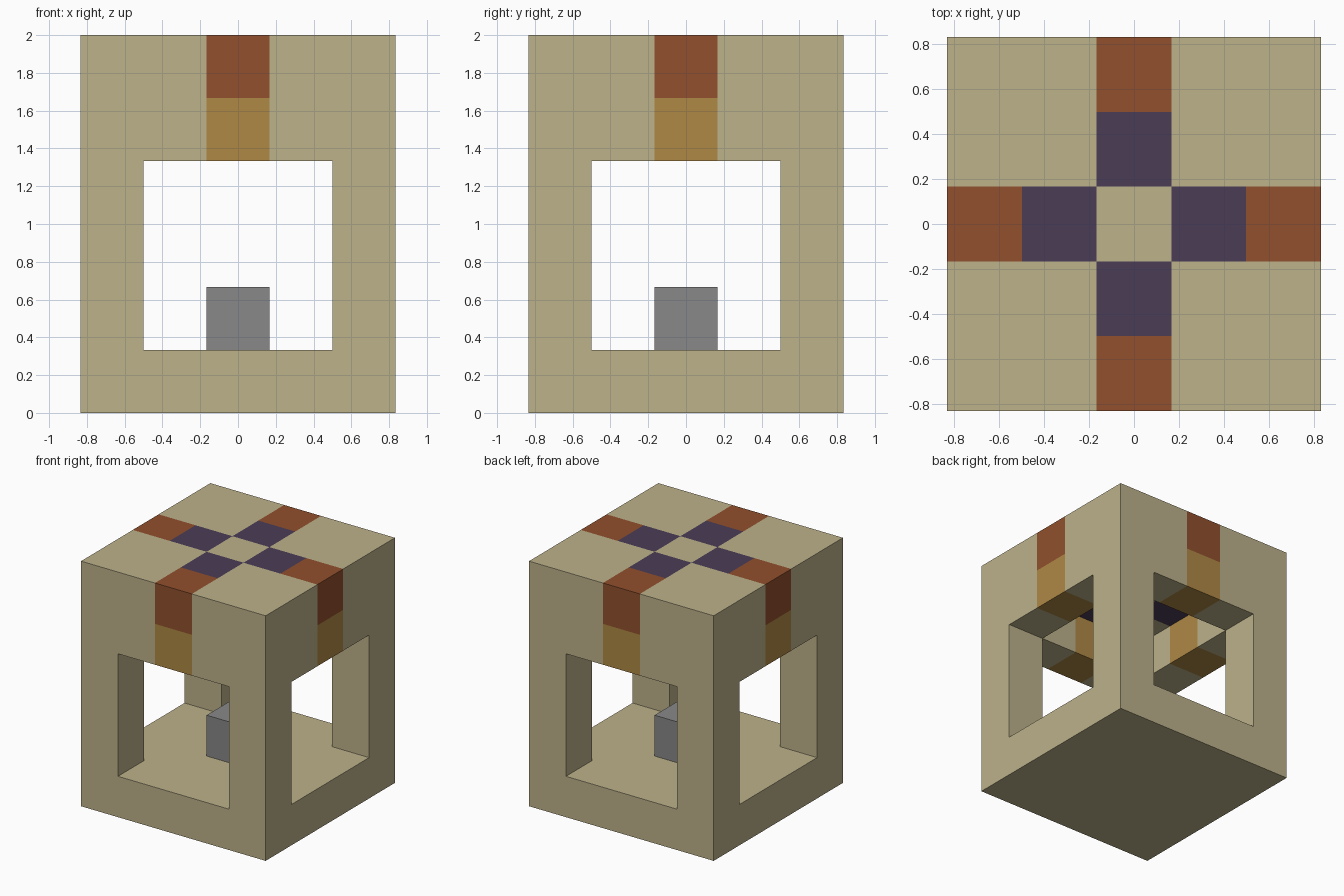
import bpy
import bmesh
from itertools import product
from mathutils import Vector

cube = bpy.data.objects.get("Cube")
if cube:
    bpy.data.objects.remove(cube, do_unlink=True)

UNIT = 1 / 3          # edge of one building block
EDGE = 2              # outermost block index on each side
SPAN = range(-EDGE, EDGE + 1)
TOP = 5               # index of the roof layer


def material(name, rgb):
    """Flat material from display colour values of 0-255."""
    linear = [((c / 255 + 0.055) / 1.055) ** 2.4 for c in rgb] + [1]
    mat = bpy.data.materials.new(name)
    mat.use_nodes = True
    mat.diffuse_color = linear
    shader = mat.node_tree.nodes["Principled BSDF"]
    shader.inputs["Base Color"].default_value = linear
    shader.inputs["Roughness"].default_value = 0.9
    return mat


sand = material("sand", (189, 178, 139))
rust = material("rust", (145, 80, 45))
ochre = material("ochre", (175, 137, 69))
purple = material("purple", (75, 60, 86))
grey = material("grey", (136, 136, 136))


def layer(z, rule):
    """Blocks of one layer whose column satisfies the rule."""
    return {(x, y, z) for x, y in product(SPAN, SPAN) if rule(x, y)}


def on_rim(x, y):
    return max(abs(x), abs(y)) == EDGE


def on_arm(x, y, reach):
    return sorted((abs(x), abs(y))) == [0, reach]


def is_corner(x, y):
    return abs(x) == abs(y) == EDGE


# Parts: floor, posts, pedestal, ring of beams and patterned roof
parts = {
    "floor": (layer(0, lambda x, y: True), sand),
    "corner_posts": (set().union(*(layer(z, is_corner) for z in (1, 2, 3))), sand),
    "pedestal": ({(0, 0, 1)}, grey),
    "beam_ring": (layer(4, lambda x, y: on_rim(x, y) and x * y), sand),
    "beam_inserts": (layer(4, lambda x, y: on_arm(x, y, EDGE)), ochre),
    "roof": (layer(TOP, lambda x, y: x * y or x == y), sand),
    "roof_edge_tiles": (layer(TOP, lambda x, y: on_arm(x, y, EDGE)), rust),
    "roof_inner_tiles": (layer(TOP, lambda x, y: on_arm(x, y, 1)), purple),
}
solid = set().union(*(cells for cells, mat in parts.values()))


def add_side(bm, cell, axis, sign):
    """Add one outward-facing block side."""
    normal = Vector((0, 0, 0))
    normal[axis] = sign
    u = Vector((0, 0, 0))
    u[(axis + 1) % 3] = 1
    v = normal.cross(u)
    centre = Vector(cell) + Vector((0, 0, 0.5)) + normal / 2
    corners = [centre + (a * u + b * v) / 2
               for a, b in ((-1, -1), (1, -1), (1, 1), (-1, 1))]
    bm.faces.new([bm.verts.new(c * UNIT) for c in corners])


def build(name, cells, mat):
    """Skin the blocks, leaving out sides that touch another block."""
    bm = bmesh.new()
    for cell in sorted(cells):
        for axis, sign in product(range(3), (-1, 1)):
            neighbour = list(cell)
            neighbour[axis] += sign
            if tuple(neighbour) not in solid:
                add_side(bm, cell, axis, sign)
    bmesh.ops.remove_doubles(bm, verts=bm.verts, dist=0.001)
    mesh = bpy.data.meshes.new(name)
    bm.to_mesh(mesh)
    bm.free()
    mesh.materials.append(mat)
    obj = bpy.data.objects.new(name, mesh)
    bpy.context.collection.objects.link(obj)


for name, (cells, mat) in parts.items():
    build(name, cells, mat)
